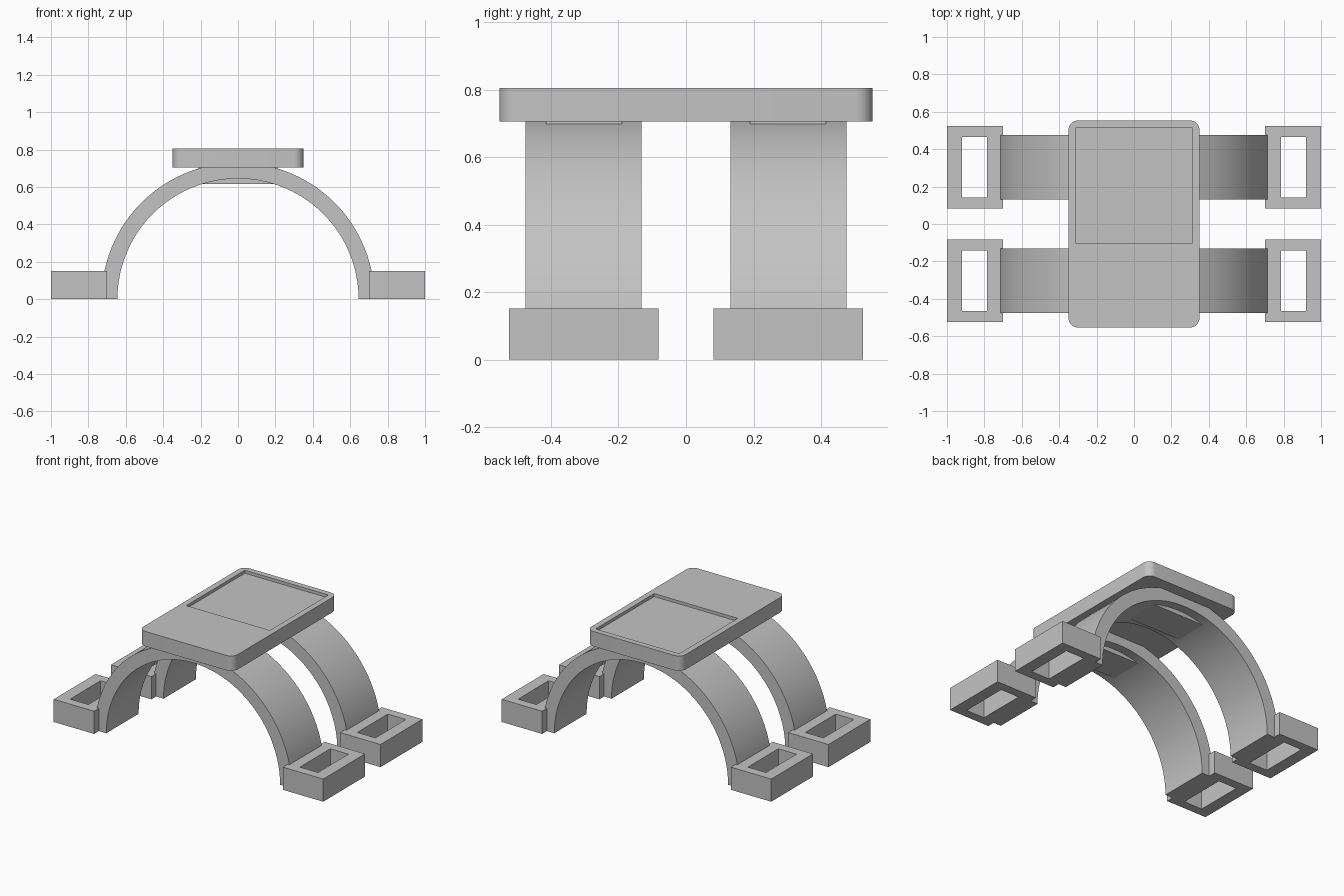
import bpy, bmesh, math

if "Cube" in bpy.data.objects:
    bpy.data.objects.remove(bpy.data.objects["Cube"])

GREY = (0.55, 0.55, 0.55, 1)
grey = bpy.data.materials.new("plain_grey")
grey.use_nodes = True
grey.diffuse_color = GREY
grey.node_tree.nodes["Principled BSDF"].inputs["Base Color"].default_value = GREY


def activate(ob):
    bpy.ops.object.select_all(action="DESELECT")
    ob.select_set(True)
    bpy.context.view_layer.objects.active = ob


def make(name, bm):
    bmesh.ops.recalc_face_normals(bm, faces=bm.faces)
    mesh = bpy.data.meshes.new(name)
    bm.to_mesh(mesh)
    bm.free()
    mesh.materials.append(grey)
    ob = bpy.data.objects.new(name, mesh)
    bpy.context.collection.objects.link(ob)
    return ob


def box(name, xs, ys, zs, corner=0):
    """Box between two limits on each axis, with optional rounded upright edges."""
    bm = bmesh.new()
    bmesh.ops.create_cube(bm, size=1)
    for v in bm.verts:
        for i, (lo, hi) in enumerate((xs, ys, zs)):
            v.co[i] = lo if v.co[i] < 0 else hi
    if corner:
        upright = [e for e in bm.edges
                   if abs(e.verts[0].co.z - e.verts[1].co.z) > 0.01]
        bmesh.ops.bevel(bm, geom=upright, offset=corner, segments=8,
                        profile=0.5, affect="EDGES")
    return make(name, bm)


def cut(ob, cutter):
    cutter.hide_render = True
    mod = ob.modifiers.new("cut", "BOOLEAN")
    mod.operation = "DIFFERENCE"
    mod.solver = "EXACT"
    mod.object = cutter
    activate(ob)
    bpy.ops.object.modifier_apply(modifier=mod.name)
    bpy.data.objects.remove(cutter)


def smooth(ob):
    activate(ob)
    bpy.ops.object.shade_smooth_by_angle(angle=math.radians(30))


def arch(name, inner, outer, ys, steps=48):
    """Half ring profile extruded along y."""
    bm = bmesh.new()
    angles = [math.pi * i / steps for i in range(steps + 1)]
    rings = [[bm.verts.new((r * math.cos(a), y, r * math.sin(a)))
              for r, y in ((inner, ys[0]), (outer, ys[0]),
                           (outer, ys[1]), (inner, ys[1]))] for a in angles]
    for a, b in zip(rings, rings[1:]):
        for k in range(4):
            n = (k + 1) % 4
            bm.faces.new((a[k], a[n], b[n], b[k]))
    bm.faces.new(rings[0])
    bm.faces.new(rings[-1])
    return make(name, bm)


def span(side, a, b):
    return tuple(sorted((side * a, side * b)))


# Top plate with rounded corners and a shallow recess
plate = box("top_plate", (-0.35, 0.35), (-0.553, 0.553), (0.705, 0.805), 0.05)
cut(plate, box("recess_cutter", (-0.31, 0.31), (-0.105, 0.515), (0.785, 0.9)))
smooth(plate)

for end, sy in (("front", -1), ("back", 1)):
    # Curved band and the flat pad under its crown
    smooth(arch(end + "_arch", 0.645, 0.73, span(sy, 0.132, 0.475)))
    box(end + "_crown_pad", (-0.21, 0.21), span(sy, 0.19, 0.415), (0.615, 0.71))

    # Slotted strap loops at both feet of the band
    for side, sx in (("left", 1), ("right", -1)):
        foot = box(f"{end}_{side}_strap_loop", span(sx, 0.7, 1.0),
                   span(sy, 0.082, 0.525), (0, 0.152))
        cut(foot, box("slot_cutter", span(sx, 0.785, 0.92),
                      span(sy, 0.143, 0.465), (-0.1, 0.3)))
